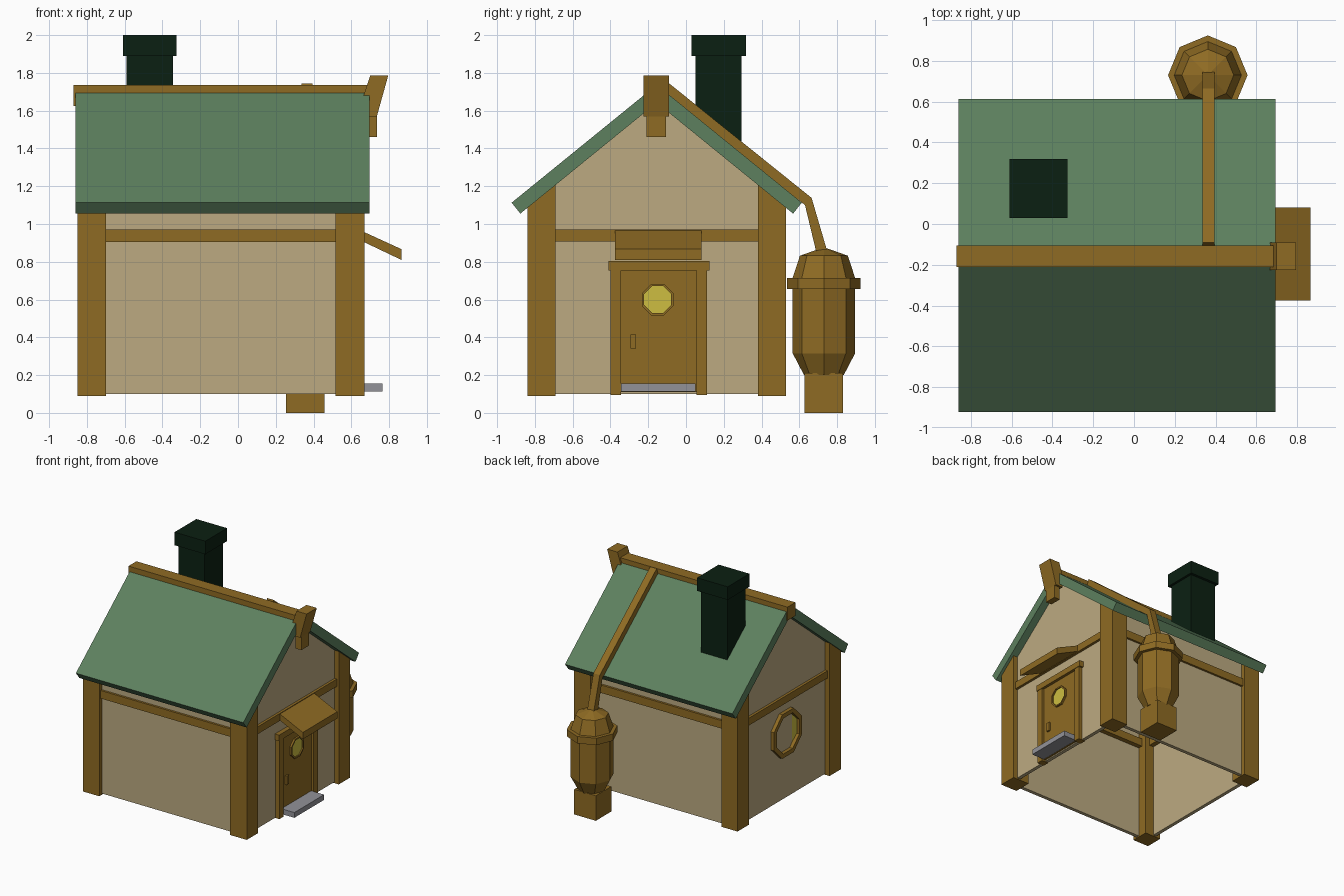
import bpy, bmesh, math
from mathutils import Matrix, Vector

if "Cube" in bpy.data.objects:
    bpy.data.objects.remove(bpy.data.objects["Cube"])

XC, YC = -0.09, -0.155          # centre of the hut


def material(name, rgb):
    m = bpy.data.materials.new(name)
    lin = [((c / 255 + 0.055) / 1.055) ** 2.4 if c > 10 else c / 255 / 12.92 for c in rgb]
    m.diffuse_color = (*lin, 1)
    m.use_nodes = True
    m.node_tree.nodes["Principled BSDF"].inputs["Base Color"].default_value = m.diffuse_color
    return m


WOOD = material("brown wood", (143, 107, 35))
PLASTER = material("tan plaster", (188, 170, 129))
GREEN = material("green roofing", (93, 128, 94))
DARK = material("dark chimney", (11, 32, 18))
YELLOW = material("yellow glass", (205, 190, 65))
GREY = material("grey stone", (146, 146, 152))


def finish(name, bm, mat):
    bmesh.ops.recalc_face_normals(bm, faces=bm.faces)
    me = bpy.data.meshes.new(name)
    bm.to_mesh(me)
    bm.free()
    me.materials.append(mat)
    ob = bpy.data.objects.new(name, me)
    bpy.context.collection.objects.link(ob)
    return ob


def prism(name, mat, pts, axis, a, b):
    """Extrude a profile: (y, z) points along x, or (x, z) points along y."""
    put = (lambda p, t: (t, p[0], p[1])) if axis == "x" else (lambda p, t: (p[0], t, p[1]))
    bm = bmesh.new()
    f = bm.faces.new([bm.verts.new(put(p, a)) for p in pts])
    ext = bmesh.ops.extrude_face_region(bm, geom=[f])["geom"]
    d = Vector(put((0, 0), b - a))
    bmesh.ops.translate(bm, vec=d, verts=[v for v in ext if isinstance(v, bmesh.types.BMVert)])
    return finish(name, bm, mat)


def box(name, mat, x0, x1, y0, y1, z0, z1):
    return prism(name, mat, [(y0, z0), (y1, z0), (y1, z1), (y0, z1)], "x", x0, x1)


def lathe(name, mat, profile, centre, closed=False, rot=None):
    """Eight-sided body from (radius, height) points around z."""
    bm = bmesh.new()
    n = 8
    rings = [[bm.verts.new((r * math.cos(i * math.tau / n), r * math.sin(i * math.tau / n), z))
              for i in range(n)] for r, z in profile]
    pairs = list(zip(rings, rings[1:]))
    if closed:
        pairs.append((rings[-1], rings[0]))
    else:
        bm.faces.new(rings[0])
        bm.faces.new(rings[-1])
    for lo, hi in pairs:
        for i in range(n):
            bm.faces.new((lo[i], lo[(i + 1) % n], hi[(i + 1) % n], hi[i]))
    m = Matrix.Translation(centre) @ (rot or Matrix())
    bmesh.ops.transform(bm, matrix=m, verts=bm.verts)
    return finish(name, bm, mat)


def under(d):                    # roof underside height, d = distance from ridge
    return 1.642 - 0.81 * d


def my(y, s):                    # mirror a y offset about the ridge
    return YC + s * y


# corner posts, front/back walls, eave beams and roof slopes, mirrored about the ridge
for s, side in ((-1, "front"), (1, "back")):
    for x0, x1, end in ((-0.85, -0.70, "left"), (0.515, 0.67, "right")):
        prism(f"{side}_{end}_post", WOOD,
              [(my(0.535, s), 0.09), (my(0.685, s), 0.09),
               (my(0.685, s), under(0.685) + 0.01), (my(0.535, s), under(0.535) + 0.01)], "x", x0, x1)
    prism(f"{side}_wall", PLASTER,
          [(my(0.62, s), 0.1), (my(0.65, s), 0.1),
           (my(0.65, s), under(0.65) + 0.02), (my(0.62, s), under(0.62) + 0.02)], "x", -0.81, 0.63)
    y0, y1 = sorted((my(0.58, s), my(0.668, s)))
    box(f"{side}_beam", WOOD, -0.75, 0.57, y0, y1, 0.905, 0.972)
    prism(f"{side}_roof", GREEN,
          [(YC, 1.737), (my(0.768, s), 1.113), (my(0.722, s), 1.055), (YC, 1.642)], "x", -0.86, 0.695)

# gable walls and cross beams
gable = [(YC - 0.63, 0.1), (YC + 0.63, 0.1), (YC + 0.63, under(0.63) + 0.02),
         (YC, under(0) + 0.02), (YC - 0.63, under(0.63) + 0.02)]
for s, end in ((-1, "left"), (1, "right")):
    a, b = sorted((XC + s * 0.69, XC + s * 0.72))
    prism(f"{end}_gable_wall", PLASTER, gable, "x", a, b)
    a, b = sorted((XC + s * 0.65, XC + s * 0.742))
    box(f"{end}_beam", WOOD, a, b, -0.74, 0.43, 0.908, 0.97)

# ridge beam with carved end
box("ridge_beam", WOOD, -0.87, 0.70, -0.21, -0.105, 1.625, 1.737)
prism("ridge_ornament", WOOD, [(0.70, 1.785), (0.795, 1.785), (0.735, 1.57), (0.665, 1.57), (0.665, 1.68)],
      "y", -0.225, -0.09)
box("ornament_peg", WOOD, 0.68, 0.735, -0.21, -0.107, 1.46, 1.58)

# chimney
box("chimney_shaft", DARK, -0.59, -0.345, 0.05, 0.295, 1.34, 1.90)
box("chimney_cap", DARK, -0.61, -0.325, 0.03, 0.318, 1.89, 2.0)

# rain pipe over the back slope
prism("rain_pipe", WOOD, [(-0.09, 1.745), (0.665, 1.138), (0.745, 0.865), (0.69, 0.85),
                          (0.63, 1.10), (-0.11, 1.69)], "x", 0.335, 0.395)

# rain barrel on a block
BC = (0.362, 0.73, 0)
box("barrel_block", WOOD, 0.255, 0.457, 0.627, 0.832, 0, 0.21)
lathe("barrel", WOOD, [(0.105, 0.20), (0.165, 0.315), (0.165, 0.715), (0.127, 0.832), (0.02, 0.87)], BC)
lathe("barrel_hoop", WOOD, [(0.195, 0.657), (0.195, 0.715), (0.15, 0.715), (0.15, 0.657)], BC, True)

# door in the right gable
box("door", WOOD, 0.62, 0.645, -0.345, 0.055, 0.11, 0.757)
for y0, side in ((-0.40, "left"), (0.055, "right")):
    box(f"door_{side}_jamb", WOOD, 0.60, 0.665, y0, y0 + 0.055, 0.095, 0.76)
box("door_lintel", WOOD, 0.60, 0.669, -0.41, 0.125, 0.755, 0.805)
box("door_handle", WOOD, 0.64, 0.66, -0.295, -0.265, 0.34, 0.415)
turn = Matrix.Rotation(math.pi / 2, 4, "Y") @ Matrix.Rotation(math.pi / 8, 4, "Z")
lathe("door_window", YELLOW, [(0.082, 0), (0.082, 0.008)], (0.643, -0.15, 0.6), rot=turn)
lathe("door_window_rim", WOOD, [(0.09, 0), (0.09, 0.018), (0.077, 0.018), (0.077, 0)],
      (0.643, -0.15, 0.6), True, turn)
box("door_step", GREY, 0.63, 0.765, -0.345, 0.05, 0.112, 0.156)
prism("door_awning", WOOD, [(0.64, 0.97), (0.865, 0.867), (0.865, 0.81), (0.64, 0.917)], "y", -0.375, 0.082)

# round window on the left gable, its pane set slightly askew in the wall
lathe("round_window_rim", WOOD, [(0.2, -0.01), (0.2, 0.03), (0.162, 0.03), (0.162, -0.01)],
      (-0.81, YC, 0.65), True, Matrix.Rotation(-math.pi / 2, 4, "Y") @ Matrix.Rotation(math.pi / 8, 4, "Z"))
lathe("round_window_pane", YELLOW, [(0.165, -0.002), (0.165, 0.002)], (-0.798, YC, 0.65),
      rot=Matrix.Rotation(math.radians(-6), 4, "Z") @ turn)
